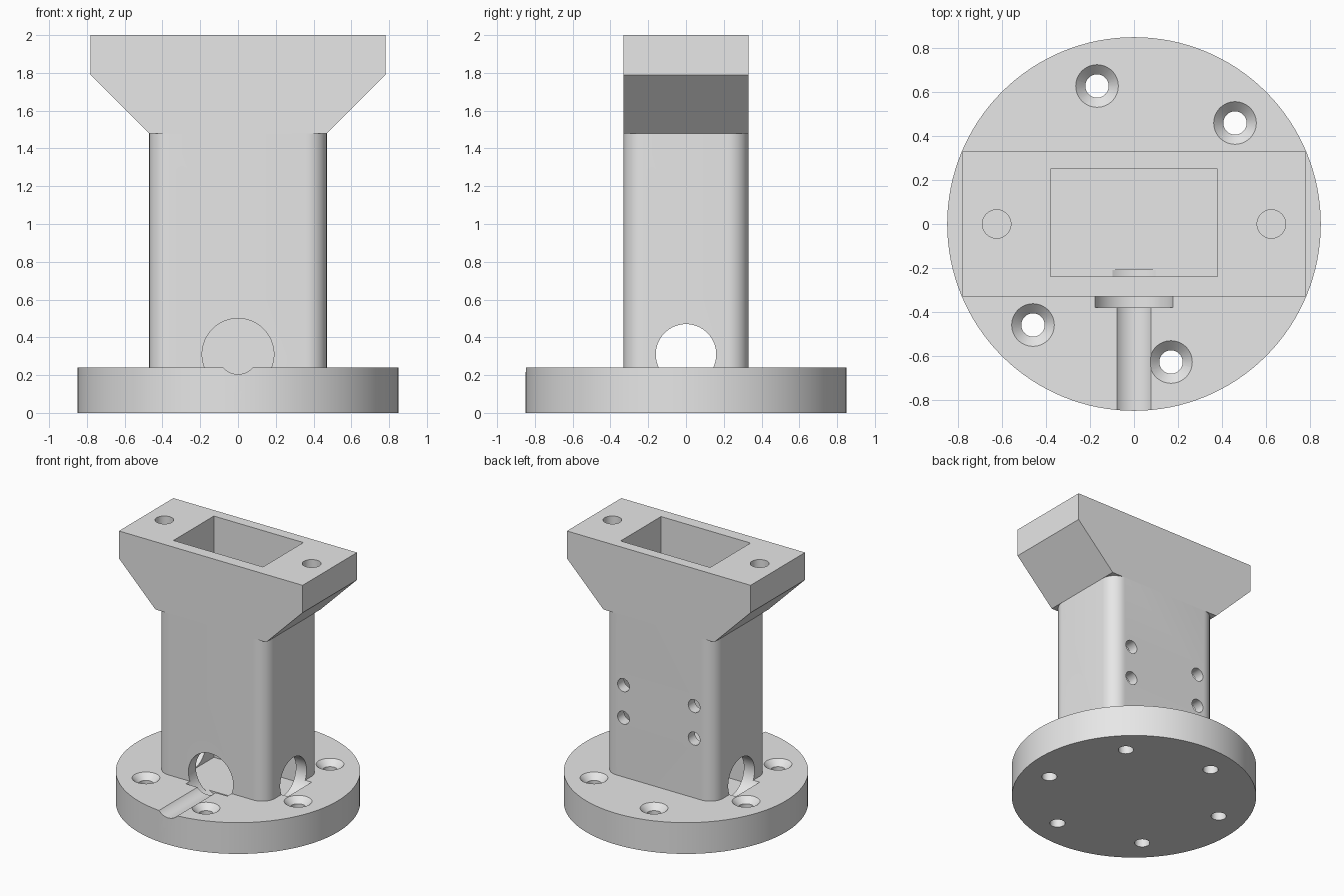
import bpy, bmesh, math
from mathutils import Matrix, Vector

if "Cube" in bpy.data.objects:
    bpy.data.objects.remove(bpy.data.objects["Cube"], do_unlink=True)

grey = bpy.data.materials.new("light grey")
grey.use_nodes = True
COLOUR = (0.8, 0.8, 0.8, 1)
grey.diffuse_color = COLOUR
grey.node_tree.nodes["Principled BSDF"].inputs["Base Color"].default_value = COLOUR


def make(name, bm):
    bmesh.ops.recalc_face_normals(bm, faces=bm.faces)
    mesh = bpy.data.meshes.new(name)
    bm.to_mesh(mesh)
    bm.free()
    mesh.materials.append(grey)
    ob = bpy.data.objects.new(name, mesh)
    bpy.context.scene.collection.objects.link(ob)
    return ob


def box(name, low, high, radius=0):
    """Box between two corners, with optionally rounded upright edges."""
    low, high = Vector(low), Vector(high)
    bm = bmesh.new()
    bmesh.ops.create_cube(bm, size=1, matrix=Matrix.Translation((low + high) / 2)
                          @ Matrix.Diagonal((*(high - low), 1)))
    if radius:
        upright = [e for e in bm.edges
                   if abs(e.verts[0].co.z - e.verts[1].co.z) > 0.1]
        bmesh.ops.bevel(bm, geom=upright, offset=radius, segments=12,
                        profile=0.5, affect='EDGES')
    return make(name, bm)


def rod(name, start, end, r1, r2=None, sides=48):
    """Cylinder or cone between two points."""
    start, end = Vector(start), Vector(end)
    axis = end - start
    turn = axis.to_track_quat('Z', 'Y').to_matrix().to_4x4()
    bm = bmesh.new()
    bmesh.ops.create_cone(bm, cap_ends=True, segments=sides, radius1=r1,
                          radius2=r1 if r2 is None else r2, depth=axis.length,
                          matrix=Matrix.Translation((start + end) / 2) @ turn)
    return make(name, bm)


def cut(target, cutters):
    bpy.ops.object.select_all(action='DESELECT')
    bpy.context.view_layer.objects.active = target
    target.select_set(True)
    for cutter in cutters:
        cutter.hide_render = True
        mod = target.modifiers.new("cut", 'BOOLEAN')
        mod.operation = 'DIFFERENCE'
        mod.solver = 'EXACT'
        mod.object = cutter
        bpy.ops.object.modifier_apply(modifier=mod.name)
    bpy.ops.object.shade_smooth_by_angle(angle=math.radians(30))


# Solid parts
BASE_TOP, NECK, TOP = 0.24, 1.48, 2.0
base = rod("round_base", (0, 0, 0), (0, 0, BASE_TOP), 0.85, sides=128)
column = box("column", (-0.47, -0.33, BASE_TOP), (0.47, 0.33, NECK), 0.11)

# Flared head: front outline pulled through the depth
bm = bmesh.new()
half = [(0.47, NECK), (0.78, 1.79), (0.78, TOP)]
outline = half + [(-x, z) for x, z in reversed(half)]
face = bm.faces.new([bm.verts.new((x, -0.33, z)) for x, z in outline])
pulled = bmesh.ops.extrude_face_region(bm, geom=[face])["geom"]
bmesh.ops.translate(bm, vec=(0, 0.66, 0),
                    verts=[v for v in pulled if isinstance(v, bmesh.types.BMVert)])
head = make("flared_head", bm)

# Shared openings: deep pocket, side tunnel, front port
AXIS = 0.31
pocket = box("pocket_cutter", (-0.38, -0.24, 0.148), (0.38, 0.25, 2.1))
tunnel = rod("tunnel_cutter", (-0.525, 0, AXIS), (0.525, 0, AXIS), 0.16, sides=64)
port = rod("port_cutter", (0, -0.38, AXIS), (0, -0.21, AXIS), 0.19, sides=64)
groove = rod("groove_cutter", (0, -0.95, AXIS), (0, -0.3, AXIS), 0.105, sides=64)

# Six countersunk base holes
holes, sinks = [], []
for i in range(6):
    a = math.radians(45 + 60 * i)
    x, y = 0.65 * math.cos(a), 0.65 * math.sin(a)
    holes.append(rod("base_hole_cutter", (x, y, -0.1), (x, y, 0.4), 0.053))
    sinks.append(rod("countersink_cutter", (x, y, BASE_TOP - 0.045),
                     (x, y, BASE_TOP + 0.005), 0.052, 0.102))

# Screw holes in the back wall and blind holes in the head
screws = [rod("screw_cutter", (x, 0.2, z), (x, 0.4, z), 0.05, sides=32)
          for x in (-0.3, 0.3) for z in (0.695, 0.945)]
blind = [rod("blind_hole_cutter", (x, 0, 1.77), (x, 0, 2.1), 0.065)
         for x in (-0.625, 0.625)]

cut(base, [pocket, tunnel, port, groove] + holes + sinks)
cut(column, [pocket, tunnel, port] + screws)
cut(head, [pocket] + blind)

for ob in [pocket, tunnel, port, groove] + holes + sinks + screws + blind:
    bpy.data.objects.remove(ob, do_unlink=True)
